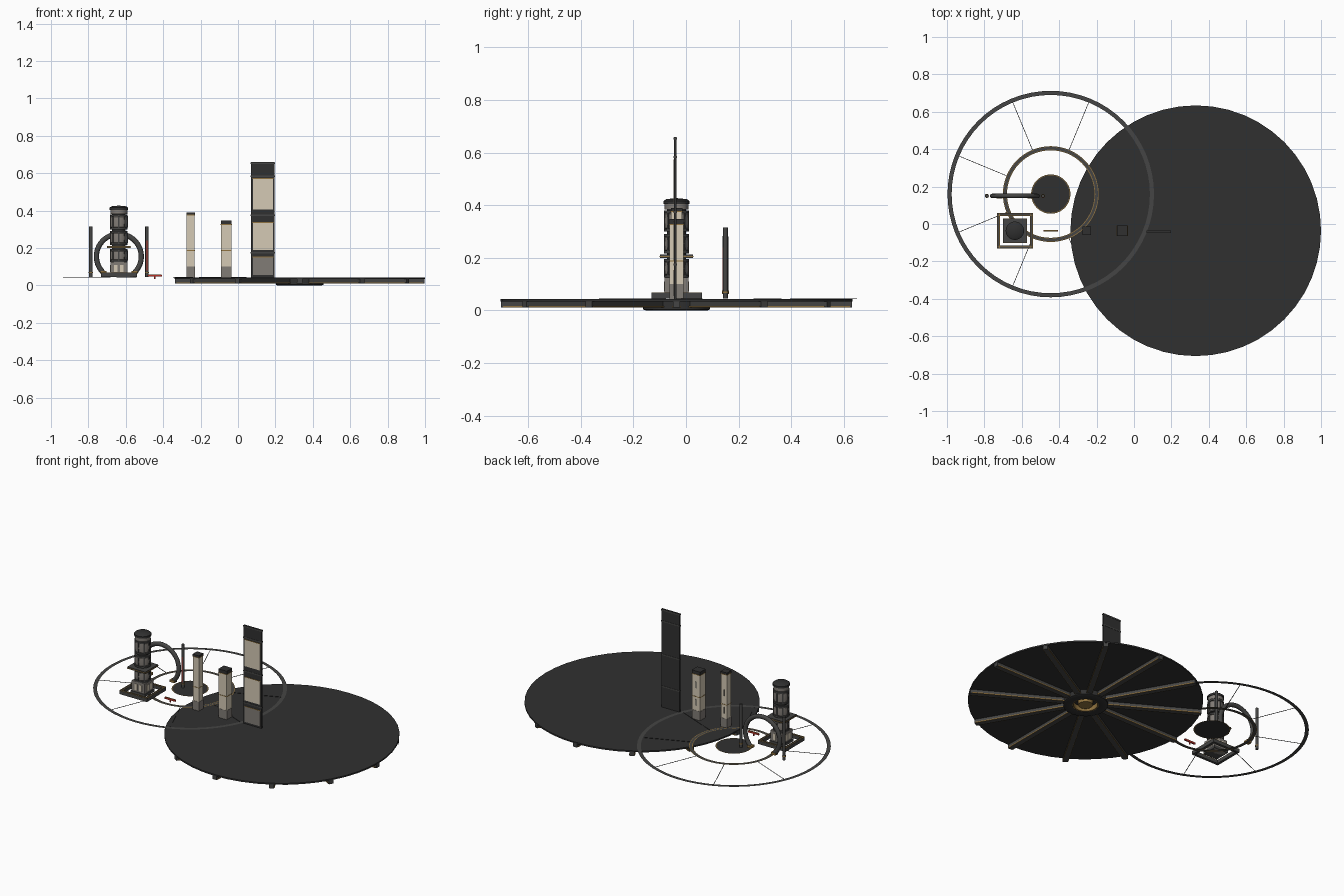
import bpy, bmesh
from math import sin, cos, pi, radians
from mathutils import Matrix

if "Cube" in bpy.data.objects:
    bpy.data.objects.remove(bpy.data.objects["Cube"])


def mat(name, c):
    m = bpy.data.materials.new(name)
    m.diffuse_color = (*c, 1)
    m.use_nodes = True
    m.node_tree.nodes["Principled BSDF"].inputs["Base Color"].default_value = m.diffuse_color
    return m


DARK = mat("dark_metal", (0.03, 0.03, 0.03))
STEEL = mat("steel", (0.06, 0.06, 0.058))
GREY = mat("stone_grey", (0.22, 0.2, 0.18))
CREAM = mat("cream", (0.66, 0.59, 0.46))
GOLD = mat("bronze", (0.28, 0.17, 0.05))
RED = mat("red", (0.5, 0.03, 0.02))


def make(name, bm, m, smooth=False):
    me = bpy.data.meshes.new(name)
    bm.normal_update()
    bm.to_mesh(me)
    bm.free()
    o = bpy.data.objects.new(name, me)
    bpy.context.collection.objects.link(o)
    me.materials.append(m)
    if smooth:
        bpy.ops.object.select_all(action='DESELECT')
        o.select_set(True)
        bpy.context.view_layer.objects.active = o
        bpy.ops.object.shade_smooth_by_angle(angle=radians(35))
    return o


def box(name, lo, hi, m, rot=0, pivot=(0, 0)):
    # Box between two corners, optionally turned about z and moved to a pivot
    bm = bmesh.new()
    bmesh.ops.create_cube(bm, size=1)
    for v in bm.verts:
        for i in range(3):
            v.co[i] = lo[i] + (v.co[i] + 0.5) * (hi[i] - lo[i])
    bm.transform(Matrix.Translation((*pivot, 0)) @ Matrix.Rotation(rot, 4, 'Z'))
    return make(name, bm, m)


def block(name, x, y, w, d, z0, z1, m):
    return box(name, (x - w / 2, y - d / 2, z0), (x + w / 2, y + d / 2, z1), m)


def lathe(name, x, y, prof, m, n=32, closed=False):
    # Turn an (r, z) profile round a vertical axis
    bm = bmesh.new()
    rings = [[bm.verts.new((x + r * cos(2 * pi * k / n), y + r * sin(2 * pi * k / n), z))
              for k in range(n)] for r, z in prof]
    count = len(rings)
    for i in range(count if closed else count - 1):
        a, b = rings[i], rings[(i + 1) % count]
        for k in range(n):
            j = (k + 1) % n
            bm.faces.new((a[k], a[j], b[j], b[k]))
    bmesh.ops.remove_doubles(bm, verts=bm.verts, dist=1e-6)
    bmesh.ops.recalc_face_normals(bm, faces=bm.faces)
    return make(name, bm, m, True)


def cyl(name, x, y, r, z0, z1, m, n=32):
    return lathe(name, x, y, [(0, z0), (r, z0), (r, z1), (0, z1)], m, n)


def flat_ring(name, x, y, r0, r1, z, m, n=64):
    return lathe(name, x, y, [(r1, z), (r0, z)], m, n)


# Large platform with radial ribs and a hub underneath
PX, PY = 0.33, -0.036
cyl("platform", PX, PY, 0.67, 0.034, 0.043, DARK, 48)
for k in range(12):
    a = k * pi / 6
    box("platform_rib", (0.10, -0.014, 0.010), (0.668, 0.014, 0.034), STEEL, a, (PX, PY))
    for s in (-1, 1):
        box("rib_trim", (0.10, s * 0.0155 - 0.0015, 0.010), (0.66, s * 0.0155 + 0.0015, 0.016),
            GOLD, a, (PX, PY))
lathe("hub_ring", PX, PY, [(0.075, 0.003), (0.085, 0), (0.118, 0), (0.127, 0.004),
                           (0.127, 0.034), (0.075, 0.034)], DARK, 48, True)
lathe("hub_trim", PX, PY, [(0.068, 0.004), (0.075, 0.004), (0.075, 0.034), (0.068, 0.034)],
      GOLD, 48, True)
cyl("hub_centre", PX, PY, 0.042, 0.004, 0.034, GOLD)

# Flat floor wheel: rings, spokes, centre disc
WX, WY, F = -0.445, 0.16, 0.0445
flat_ring("wheel_outer_ring", WX, WY, 0.53, 0.552, F, STEEL)
flat_ring("wheel_inner_ring", WX, WY, 0.238, 0.252, F, STEEL)
for r in (0.234, 0.252):
    flat_ring("inner_ring_trim", WX, WY, r, r + 0.004, F, GOLD)
flat_ring("wheel_centre", WX, WY, 0.0, 0.1, F, DARK)
flat_ring("centre_trim", WX, WY, 0.1, 0.105, F, GOLD)
for k in range(8):
    box("wheel_spoke", (0.256, -0.0015, F - 0.001), (0.53, 0.0015, F + 0.001), DARK,
        pi / 8 + k * pi / 4, (WX, WY))

# Tower: square base frame
TX, TY = -0.637, -0.036
for s in (-1, 1):
    block("frame_bar", TX, TY + s * 0.088, 0.192, 0.016, 0.045, 0.066, STEEL)
    block("frame_bar", TX + s * 0.088, TY, 0.016, 0.16, 0.045, 0.066, STEEL)
    for e in (0.082, 0.094):
        block("frame_trim", TX, TY + s * e, 0.192, 0.003, 0.066, 0.068, GOLD)
        block("frame_trim", TX + s * e, TY, 0.003, 0.192, 0.066, 0.068, GOLD)
# Tower: plinth with pale panels
block("tower_plinth", TX, TY, 0.09, 0.09, 0.045, 0.125, GREY)
block("plinth_foot", TX, TY, 0.098, 0.098, 0.045, 0.062, STEEL)
for s in (-1, 1):
    for t in (-1, 1):
        block("plinth_panel", TX + t * 0.016, TY + s * 0.045, 0.02, 0.004, 0.072, 0.11, CREAM)
        block("plinth_panel", TX + s * 0.045, TY + t * 0.016, 0.004, 0.02, 0.072, 0.11, CREAM)
# Tower: three rounded drums, collars, square gallery and domed cap
lathe("tower_core", TX, TY, [(0, 0.12), (0.036, 0.12), (0.036, 0.40), (0, 0.40)], DARK)
for z0, z1 in ((0.13, 0.19), (0.222, 0.285), (0.305, 0.375)):
    lathe("tower_drum", TX, TY, [(0.036, z0), (0.044, z0 + 0.008), (0.046, (z0 + z1) / 2),
                                 (0.044, z1 - 0.008), (0.036, z1)], GREY)
    for k in range(8):
        box("drum_strip", (0.038, -0.004, z0 + 0.004), (0.048, 0.004, z1 - 0.004), STEEL,
            k * pi / 4, (TX, TY))
    for z in (z0, z1):
        cyl("drum_collar", TX, TY, 0.047, z - 0.005, z + 0.005, STEEL)
block("gallery", TX, TY, 0.126, 0.126, 0.200, 0.212, STEEL)
block("gallery_trim", TX, TY, 0.129, 0.129, 0.203, 0.207, GOLD)
cyl("cap_band", TX, TY, 0.045, 0.383, 0.408, GREY)
lathe("tower_cap", TX, TY, [(0, 0.404), (0.049, 0.404), (0.049, 0.416), (0.040, 0.423),
                            (0, 0.427)], DARK)

# Arch behind the tower: open ring with bronze ends
AY = 0.15
bm = bmesh.new()
steps, n, prev, first = 40, 12, None, None
for i in range(steps + 1):
    a = radians(-45 + 270 * i / steps)
    ring = []
    for k in range(n):
        b = 2 * pi * k / n
        r = 0.12 + 0.014 * cos(b)
        ring.append(bm.verts.new((TX + r * cos(a), AY + 0.012 * sin(b), 0.155 + r * sin(a))))
    if prev:
        for k in range(n):
            j = (k + 1) % n
            bm.faces.new((prev[k], prev[j], ring[j], ring[k]))
    else:
        first = ring
    prev = ring
bm.faces.new(first)
bm.faces.new(prev)
bmesh.ops.recalc_face_normals(bm, faces=bm.faces)
make("arch", bm, STEEL, True)
for s in (-1, 1):
    block("arch_foot", TX + s * 0.083, AY, 0.032, 0.028, 0.062, 0.076, GOLD)
    # Posts either side of the arch
    cyl("side_post", TX + s * 0.15, AY, 0.009, 0.045, 0.315, STEEL, 12)
    cyl("post_collar", TX + s * 0.15, AY, 0.011, 0.066, 0.072, GOLD, 12)
block("post_red_strip", TX + 0.15, AY - 0.008, 0.004, 0.005, 0.08, 0.24, RED)

# Small red handle bar on the floor
block("handle", -0.445, TY, 0.076, 0.008, 0.047, 0.057, RED)
block("handle_trim", -0.445, TY, 0.07, 0.006, 0.057, 0.059, GOLD)
block("handle_pin", -0.445, TY, 0.008, 0.006, 0.034, 0.047, RED)


# Two pale square pillars
def pillar(x, w, d, top, cap):
    y = TY
    block("pillar_base", x, y, w, d, 0.043, 0.10, GREY)
    block("pillar_shaft", x, y, w * 0.96, d * 0.96, 0.10, top - cap, CREAM)
    block("pillar_cap", x, y, w, d, top - cap, top, DARK)
    block("pillar_band", x, y, w, d, 0.185, 0.189, GOLD)
    block("cap_trim", x, y, w + 0.002, d + 0.002, top - cap - 0.004, top - cap, GOLD)
    for z in (0.13, 0.24):
        block("pillar_slot", x, y + d * 0.48, 0.006, 0.003, z, z + 0.04, STEEL)


pillar(-0.253, 0.044, 0.044, 0.39, 0.012)
pillar(-0.063, 0.058, 0.054, 0.348, 0.02)

# Tall thin panel with framed inserts
SX, SY = 0.133, -0.041
block("tall_panel", SX, SY, 0.126, 0.009, 0.043, 0.66, DARK)
for z0, z1, m in ((0.055, 0.15, GREY), (0.19, 0.335, CREAM), (0.405, 0.57, CREAM)):
    block("panel_insert", SX, SY - 0.005, 0.108, 0.003, z0, z1, m)
    block("insert_trim", SX, SY - 0.005, 0.112, 0.003, z1, z1 + 0.004, GOLD)
for z in (0.17, 0.37, 0.58, 0.65):
    block("panel_rib", SX, SY, 0.13, 0.012, z, z + 0.008, STEEL)
